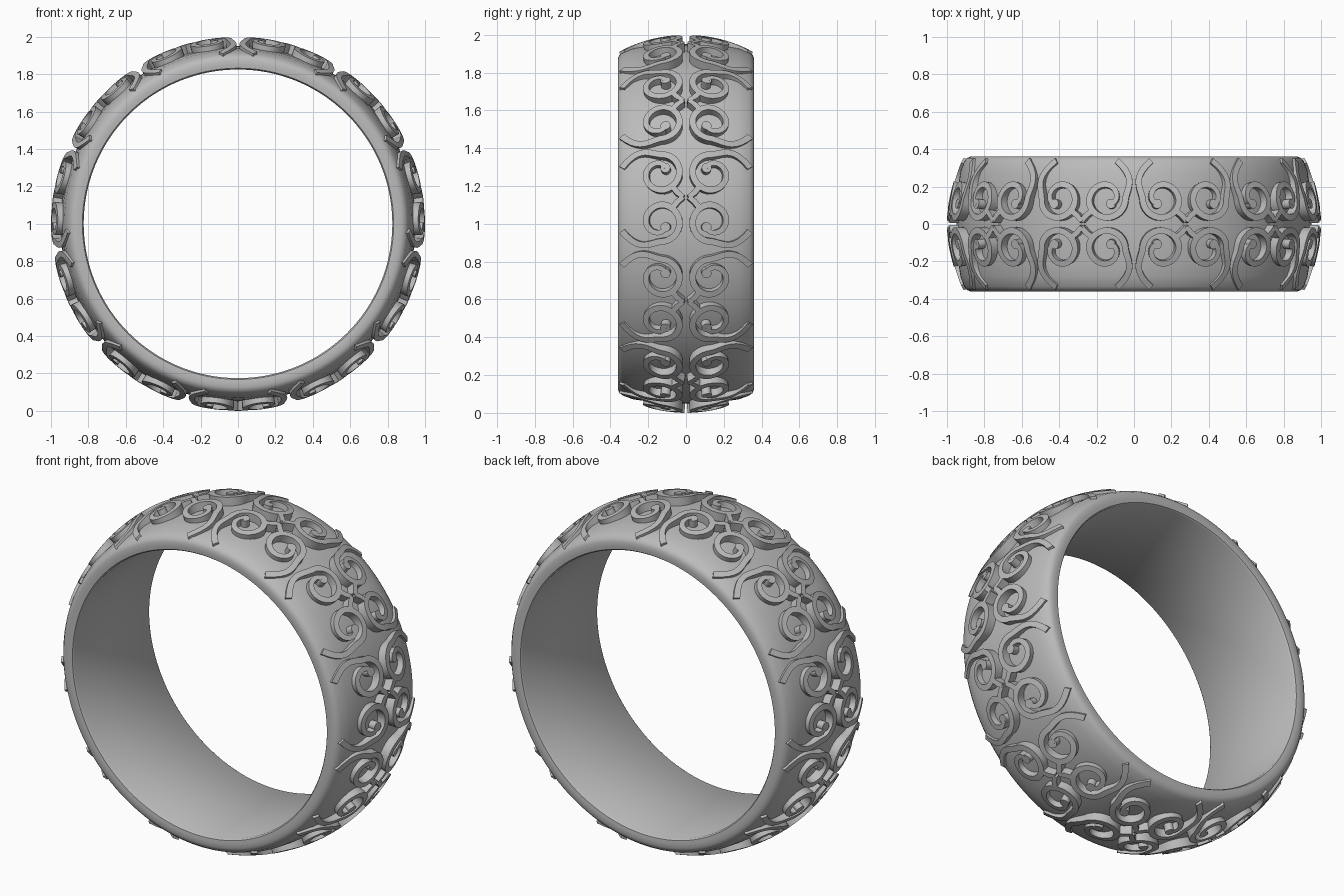
import bpy, bmesh
from math import sin, cos, pi, radians
from mathutils import Vector
from mathutils.geometry import interpolate_bezier

cube = bpy.data.objects.get("Cube")
if cube:
    bpy.data.objects.remove(cube)

REPEATS = 11
SEGMENTS = 176

metal = bpy.data.materials.new("grey_metal")
metal.use_nodes = True
colour = (0.5, 0.5, 0.5, 1)
metal.diffuse_color = colour
metal.node_tree.nodes["Principled BSDF"].inputs["Base Color"].default_value = colour


def finish(name, bm):
    bmesh.ops.recalc_face_normals(bm, faces=bm.faces)
    mesh = bpy.data.meshes.new(name)
    bm.to_mesh(mesh)
    bm.free()
    mesh.materials.append(metal)
    obj = bpy.data.objects.new(name, mesh)
    bpy.context.collection.objects.link(obj)
    bpy.ops.object.select_all(action='DESELECT')
    obj.select_set(True)
    bpy.context.view_layer.objects.active = obj
    bpy.ops.object.shade_smooth_by_angle(angle=radians(35))


def around(angle, y, r):
    return Vector((r * sin(angle), y, 1 + r * cos(angle)))


# Band: domed cross-section swept around the axis
half = [(0.348, 0.825), (0.358, 0.832), (0.36, 0.85), (0.36, 0.875), (0.353, 0.893),
        (0.335, 0.908), (0.28, 0.928), (0.2, 0.94), (0.1, 0.947)]
profile = half + [(0, 0.95)] + [(-y, r) for y, r in reversed(half)]
bm = bmesh.new()
rings = [[bm.verts.new(around(2 * pi * i / SEGMENTS, y, r)) for y, r in profile]
         for i in range(SEGMENTS)]
for i, ring in enumerate(rings):
    after = rings[(i + 1) % SEGMENTS]
    for j in range(len(profile)):
        k = (j + 1) % len(profile)
        bm.faces.new((ring[j], ring[k], after[k], after[j]))
finish("band", bm)


# Scrollwork: flat strokes drawn on the unrolled band, then wrapped onto it
def crown(y):
    return 1 - 0.7 * y * y


def ribbon(path, widths):
    """Cross-sections (left, right) of a stroke along a path."""
    sections = []
    for i, p in enumerate(path):
        along = (path[min(i + 1, len(path) - 1)] - path[max(i - 1, 0)]).normalized()
        side = Vector((-along.y, along.x)) * widths[i] / 2
        sections.append((p + side, p - side))
    return sections


def wrap(bm, sections, place):
    """Raise a stroke from just inside the band up to the crown."""
    rows = []
    for a, b in sections:
        row = []
        for p, top in ((a, True), (b, True), (b, False), (a, False)):
            r = crown(p.y) if top else crown(p.y) - 0.07
            row.append(bm.verts.new(place(p.x, p.y if top else p.y * 0.94, r)))
        rows.append(row)
    for row, after in zip(rows, rows[1:]):
        for j in range(4):
            k = (j + 1) % 4
            bm.faces.new((row[j], row[k], after[k], after[j]))
    bm.faces.new(rows[0])
    bm.faces.new(rows[-1])


def disc(centre, radius, count=10):
    """A round stroke end, as sections across a circle."""
    sections = []
    for i in range(count + 1):
        t = 0.1 + (pi - 0.2) * i / count
        x, h = -radius * cos(t), radius * sin(t)
        sections.append((centre + Vector((x, h)), centre + Vector((x, -h))))
    return sections


eye = Vector((0.147, 0.135))
size = 0.1

# Flared arm running from the rim into the curl
arm = [p.xy for p in interpolate_bezier(Vector((0.1, 0.34, 0)), Vector((-0.015, 0.25, 0)),
                                        Vector((0.035, 0.2, 0)),
                                        Vector((eye.x - size, eye.y, 0)), 10)]
path, widths = list(arm), [0.034] * len(arm)

# Curl: half a round turn, then a tightening spiral
STEPS = 36
for i in range(1, STEPS + 1):
    turn = 410 * i / STEPS
    shrink = max(0, (turn - 170) / 240)
    radius = size - 0.066 * shrink ** 1.15
    t = radians(180 + turn)
    path.append(eye + radius * Vector((cos(t), sin(t))))
    widths.append(0.034 - 0.008 * shrink)

# Short cusp joining neighbouring curls near the centre line
middle = pi / REPEATS
cusp = [Vector((0.235, 0.066)), Vector((0.262, 0.045)), Vector((middle, 0.014))]
strokes = [ribbon(path, widths), disc(path[-1], 0.026), ribbon(cusp, [0.03, 0.03, 0.024])]

bm = bmesh.new()
for n in range(REPEATS):
    for sx in (1, -1):
        for sy in (1, -1):
            def place(s, y, r):
                return around(2 * pi * n / REPEATS + sx * s, sy * y, r)
            for stroke in strokes:
                wrap(bm, stroke, place)
finish("scrollwork", bm)
